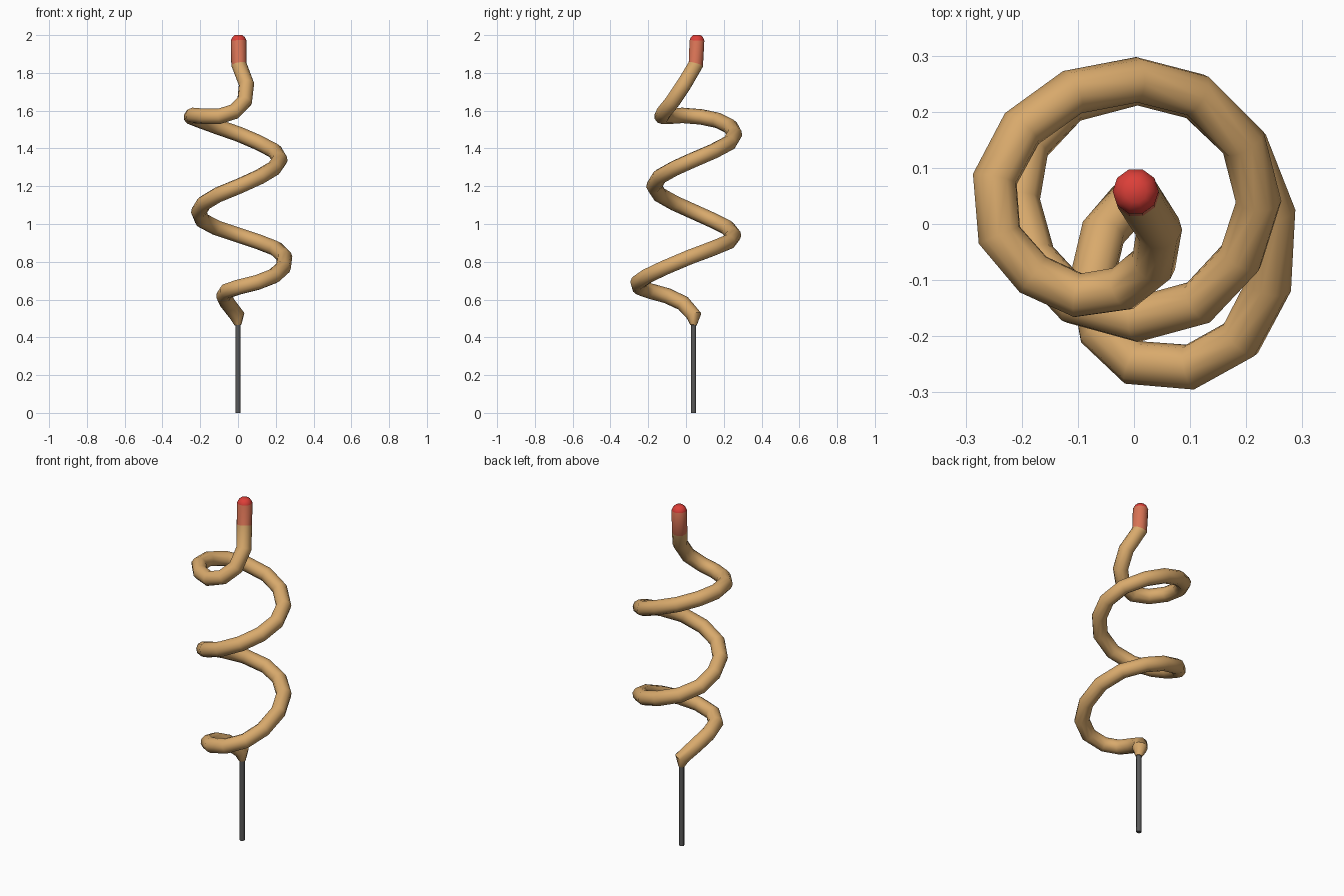
import bpy, bmesh, math
from mathutils import Vector

if "Cube" in bpy.data.objects:
    bpy.data.objects.remove(bpy.data.objects["Cube"])


def material(name, rgb):
    m = bpy.data.materials.new(name)
    m.diffuse_color = (*rgb, 1)
    m.use_nodes = True
    m.node_tree.nodes["Principled BSDF"].inputs["Base Color"].default_value = m.diffuse_color
    return m


TAN = material("golden_tan", (0.69, 0.40, 0.15))
CORAL = material("coral", (0.68, 0.17, 0.09))
RED = material("red", (0.72, 0.05, 0.04))
GREY = material("dark_grey", (0.10, 0.10, 0.10))


def sweep(name, path, sides, mats, rule):
    """Tube along (x, y, z, radius) points with a twist-free frame."""
    pts = [Vector(p[:3]) for p in path]
    bm = bmesh.new()
    rings, prev, side = [], None, Vector((1, 0, 0))
    for i, p in enumerate(pts):
        before = (p - pts[i - 1]).normalized() if i else Vector()
        after = (pts[i + 1] - p).normalized() if i + 1 < len(pts) else Vector()
        t = (before + after).normalized()
        if prev:
            side = prev.rotation_difference(t) @ side
        side = (side - t * side.dot(t)).normalized()
        prev, up = t, t.cross(side)
        ring = []
        for k in range(sides):
            a = 2 * math.pi * k / sides
            ring.append(bm.verts.new(p + (side * math.cos(a) + up * math.sin(a)) * path[i][3]))
        rings.append(ring)
    bm.faces.new(rings[0][::-1])
    for i, (a, b) in enumerate(zip(rings, rings[1:])):
        for k in range(sides):
            n = (k + 1) % sides
            bm.faces.new((a[k], a[n], b[n], b[k]))
    bm.faces.new(rings[-1])
    for f in bm.faces:
        f.material_index = rule(f.calc_center_median().z)
    me = bpy.data.meshes.new(name)
    bm.to_mesh(me)
    bm.free()
    for m in mats:
        me.materials.append(m)
    ob = bpy.data.objects.new(name, me)
    bpy.context.collection.objects.link(ob)
    bpy.ops.object.select_all(action='DESELECT')
    bpy.context.view_layer.objects.active = ob
    ob.select_set(True)
    bpy.ops.object.shade_smooth_by_angle(angle=math.radians(50))
    return ob


# straight stick
sweep("stick", [(0, 0.04, 0, 0.014), (0, 0.04, 0.50, 0.014)], 8, [GREY], lambda z: 0)

# spiral centre line, bottom to top
spiral = [
    (-0.005, 0.042, 0.515), (-0.055, -0.015, 0.58), (-0.075, -0.10, 0.62), (-0.06, -0.19, 0.645),
    (0, -0.247, 0.665), (0.10, -0.255, 0.69), (0.19, -0.205, 0.725),
    (0.24, -0.11, 0.77), (0.247, 0.02, 0.825), (0.20, 0.14, 0.87),
    (0.11, 0.225, 0.905), (0.005, 0.252, 0.94), (-0.115, 0.22, 0.98),
    (-0.19, 0.14, 1.02), (-0.208, 0.04, 1.065), (-0.18, -0.06, 1.11),
    (-0.105, -0.14, 1.155), (0.005, -0.17, 1.20), (0.115, -0.14, 1.25),
    (0.19, -0.06, 1.295), (0.222, 0.04, 1.34), (0.195, 0.145, 1.385),
    (0.11, 0.23, 1.43), (0.005, 0.257, 1.475), (-0.11, 0.235, 1.515),
    (-0.20, 0.17, 1.548), (-0.248, 0.08, 1.567), (-0.24, -0.02, 1.575),
    (-0.18, -0.09, 1.57), (-0.10, -0.127, 1.57), (-0.02, -0.115, 1.595),
    (0.035, -0.07, 1.65), (0.045, -0.01, 1.74),
]
R = 0.041
tube = [(0, 0.04, 0.465, 0.018)] + [(*p, R) for p in spiral]
# upright tip with rounded end
tube += [(0.005, 0.052, 1.845, R), (0.003, 0.058, 1.972, R),
         (0.003, 0.058, 1.988, 0.034), (0.003, 0.058, 2.0, 0.02)]
sweep("spiral_body", tube, 10, [TAN, CORAL, RED],
      lambda z: 2 if z > 1.96 else 1 if z > 1.85 else 0)
